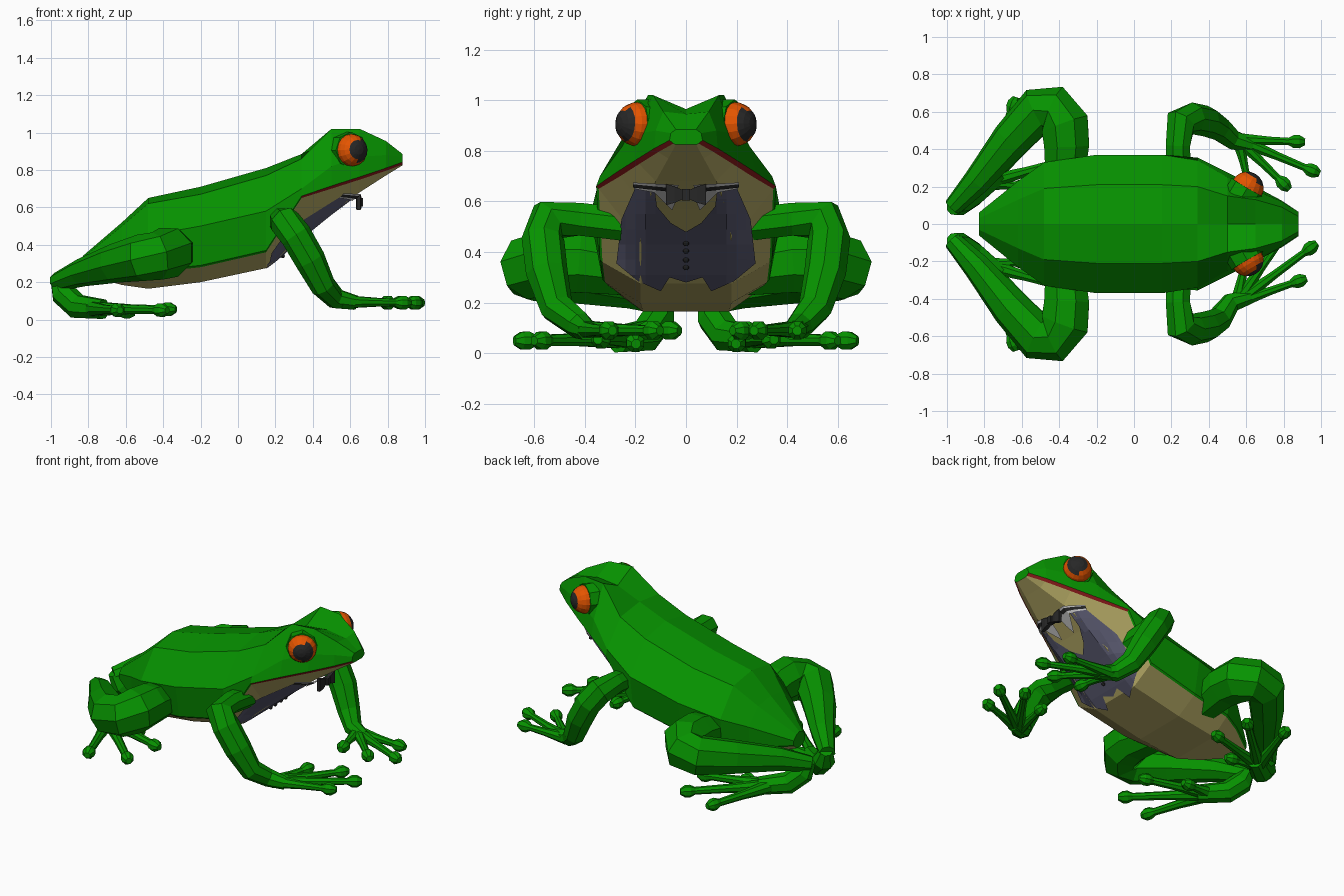
import bpy, bmesh, math
from mathutils import Vector, Matrix
from mathutils.bvhtree import BVHTree

if "Cube" in bpy.data.objects:
    bpy.data.objects.remove(bpy.data.objects["Cube"])


def mat(name, c):
    m = bpy.data.materials.new(name)
    m.diffuse_color = (*c, 1)
    m.use_nodes = True
    m.node_tree.nodes["Principled BSDF"].inputs["Base Color"].default_value = m.diffuse_color
    return m


GREEN = mat("green_skin", (0.002, 0.29, 0.0))
TAN = mat("belly_tan", (0.46, 0.40, 0.13))
RED = mat("mouth_red", (0.25, 0.01, 0.01))
ORANGE = mat("iris_orange", (0.78, 0.09, 0.0))
BLACK = mat("black", (0.02, 0.02, 0.02))
VEST = mat("vest_cloth", (0.10, 0.10, 0.16))
WHITE = mat("collar_white", (0.8, 0.8, 0.8))


def finish(name, bm, *mats):
    bmesh.ops.recalc_face_normals(bm, faces=bm.faces)
    me = bpy.data.meshes.new(name)
    bm.to_mesh(me)
    ob = bpy.data.objects.new(name, me)
    bpy.context.collection.objects.link(ob)
    for m in mats:
        me.materials.append(m)
    return ob


def tube(bm, pts, sides=8):
    """Faceted limb through (x, y, z, radius) points."""
    P = [Vector(p[:3]) for p in pts]
    rings, u = [], None
    for i, p in enumerate(P):
        a = (p - P[i - 1]).normalized() if i else Vector()
        b = (P[i + 1] - p).normalized() if i < len(P) - 1 else Vector()
        t = (a + b).normalized()
        if u is None:
            u = t.cross(Vector((0, 0, 1)) if abs(t.z) < 0.9 else Vector((1, 0, 0)))
        u = (u - t * u.dot(t)).normalized()
        v = t.cross(u)
        rings.append([bm.verts.new(p + pts[i][3] * (u * math.cos(k) + v * math.sin(k)))
                      for k in (2 * math.pi * (j + 0.5) / sides for j in range(sides))])
    for r, q in zip(rings, rings[1:]):
        for j in range(sides):
            bm.faces.new((r[j], r[(j + 1) % sides], q[(j + 1) % sides], q[j]))
    bm.faces.new(rings[0])
    bm.faces.new(rings[-1])


def toe(bm, a, b, r=0.026, pad=0.038):
    """Thin digit, broad at the root, ending in a round pad."""
    a, b = Vector(a), Vector(b)
    d = (b - a).normalized()
    tube(bm, [(*a, r * 1.7), (*a.lerp(b, 0.5), r * 1.05), (*(b - d * 0.06), r * 0.9),
              (*(b - d * 0.03), pad), (*b, pad), (*(b + d * 0.03), pad * 0.5)])


# Body: stations of x, top z, then (y, z) for back, side, lip, throat edge, belly
stations = [
    (-0.83, 0.34, 0.03, 0.33, 0.06, 0.30, 0.06, 0.27, 0.05, 0.26, 0.03, 0.24),
    (-0.62, 0.52, 0.13, 0.50, 0.23, 0.40, 0.22, 0.26, 0.21, 0.25, 0.12, 0.185),
    (-0.48, 0.65, 0.19, 0.62, 0.33, 0.45, 0.30, 0.26, 0.29, 0.25, 0.17, 0.165),
    (-0.20, 0.71, 0.21, 0.67, 0.37, 0.50, 0.33, 0.29, 0.32, 0.28, 0.18, 0.20),
    (0.15, 0.81, 0.21, 0.77, 0.37, 0.58, 0.34, 0.37, 0.33, 0.36, 0.18, 0.275),
    (0.34, 0.885, 0.20, 0.86, 0.34, 0.70, 0.355, 0.66, 0.345, 0.65, 0.18, 0.44),
    (0.50, 0.95, 0.15, 1.02, 0.25, 0.82, 0.275, 0.715, 0.26, 0.70, 0.16, 0.57),
    (0.65, 0.965, 0.13, 1.02, 0.18, 0.87, 0.20, 0.763, 0.185, 0.748, 0.12, 0.68),
    (0.79, 0.945, 0.09, 0.955, 0.12, 0.88, 0.125, 0.81, 0.11, 0.795, 0.07, 0.77),
    (0.88, 0.885, 0.04, 0.885, 0.06, 0.87, 0.065, 0.842, 0.05, 0.829, 0.04, 0.825),
]
bm = bmesh.new()
rings = []
for x, zt, *yz in stations:
    half = list(zip(yz[::2], yz[1::2]))
    ring = [(0, zt)] + half + [(-y, z) for y, z in reversed(half)]
    rings.append([bm.verts.new((x, y, z)) for y, z in ring])
for i, (r, q) in enumerate(zip(rings, rings[1:])):
    for j in range(11):
        f = bm.faces.new((r[j], r[(j + 1) % 11], q[(j + 1) % 11], q[j]))
        f.material_index = 1 if j in (4, 5, 6) else 2 if j in (3, 7) and i >= 5 else 0
bm.faces.new(rings[0])
bm.faces.new(rings[-1])
bmesh.ops.recalc_face_normals(bm, faces=bm.faces)
tree = BVHTree.FromBMesh(bm)
finish("body", bm, GREEN, TAN, RED)


def chest(y, z, off=0.012):
    """Point on the throat, seen from the head end."""
    zz = max(z, 0.31)
    hit = tree.ray_cast(Vector((3, y, zz)), Vector((-1, 0, 0)))[0]
    return Vector((hit.x + off + (z - zz) / 0.76, y, z))


def cloth(name, outline, material, off):
    """Flat outline (y, z) cut into a grid and laid on the chest."""
    bm = bmesh.new()
    bm.faces.new([bm.verts.new((0, y, z)) for y, z in outline])
    cuts = [((0, k * 0.04, 0), (0, 1, 0)) for k in range(-7, 8)]
    cuts += [((0, 0, 0.25 + k * 0.06), (0, 0, 1)) for k in range(8)]
    for co, no in cuts:
        bmesh.ops.bisect_plane(bm, geom=bm.verts[:] + bm.edges[:] + bm.faces[:],
                               plane_co=co, plane_no=no)
    for v in bm.verts:
        v.co = chest(v.co.y, v.co.z, off)
    return finish(name, bm, material)


for s, side in ((1, "left"), (-1, "right")):
    # Eye with pupil and socket
    look = Vector((0.5, s * 0.86, 0.05)).normalized()
    rot = look.to_track_quat('Z', 'Y').to_matrix().to_4x4()
    centre = Vector((0.605, s * 0.192, 0.905))
    bm = bmesh.new()
    bmesh.ops.create_uvsphere(bm, u_segments=16, v_segments=10, radius=0.088,
                              matrix=Matrix.Translation(centre) @ rot)
    for f in bm.faces:
        n = (f.calc_center_median() - centre).normalized()
        f.material_index = int(n.dot(Vector((0.68, s * 0.73, 0))) > 0.74)
    finish(side + "_eye", bm, ORANGE, BLACK)
    bm = bmesh.new()
    bmesh.ops.create_cone(bm, cap_ends=True, segments=8, radius1=0.10, radius2=0.098, depth=0.07,
                          matrix=Matrix.Translation(centre - look * 0.03) @ rot)
    finish(side + "_eye_socket", bm, GREEN)

    # Hind leg: thigh, shin, long foot and toes
    bm = bmesh.new()
    tube(bm, [(-0.37, s * 0.22, 0.33, 0.11), (-0.36, s * 0.42, 0.36, 0.13),
              (-0.37, s * 0.53, 0.36, 0.14), (-0.43, s * 0.615, 0.34, 0.13),
              (-0.52, s * 0.605, 0.33, 0.125), (-0.66, s * 0.45, 0.30, 0.105),
              (-0.84, s * 0.23, 0.25, 0.075), (-0.97, s * 0.09, 0.20, 0.05)])
    tube(bm, [(-0.965, s * 0.085, 0.215, 0.04), (-0.935, s * 0.11, 0.14, 0.068),
              (-0.86, s * 0.16, 0.07, 0.068), (-0.72, s * 0.27, 0.055, 0.055)])
    for tip in ((-0.64, 0.65, 0.05), (-0.40, 0.58, 0.05), (-0.36, 0.34, 0.055),
                (-0.58, 0.20, 0.04)):
        toe(bm, (-0.79, s * 0.22, 0.058), (tip[0], s * tip[1], tip[2]))
    finish(side + "_hind_leg", bm, GREEN)

# Front legs: each hand is turned a little differently
hands = (
    ("left", 1, (0.57, 0.45), ((0.885, 0.44), (0.965, 0.28), (0.81, 0.205), (0.61, 0.22))),
    ("right", -1, (0.56, -0.42), ((0.955, -0.12), (0.895, -0.30), (0.81, -0.05), (0.61, -0.13))),
)
for side, s, (px, py), tips in hands:
    bm = bmesh.new()
    tube(bm, [(0.24, s * 0.25, 0.51, 0.07), (0.235, s * 0.42, 0.53, 0.07),
              (0.25, s * 0.545, 0.525, 0.085), (0.31, s * 0.565, 0.45, 0.085),
              (0.385, s * 0.55, 0.32, 0.083), (0.455, s * 0.51, 0.18, 0.068),
              (px - 0.04, py, 0.11, 0.055), (px + 0.06, py - s * 0.03, 0.09, 0.04)])
    for x, y in tips:
        toe(bm, (px - 0.01, py, 0.095), (x, y, 0.09), 0.023)
    finish(side + "_front_leg", bm, GREEN)

# Waistcoat with open neck and notched hem
half = [(0.06, 0.515), (0.115, 0.58), (0.125, 0.655), (0.20, 0.655), (0.255, 0.53),
        (0.275, 0.355), (0.19, 0.285), (0.10, 0.245), (0.065, 0.30)]
outline = [(0, 0.48)] + half + [(0, 0.28)] + [(-y, z) for y, z in reversed(half)]
cloth("waistcoat", outline, VEST, 0.012)

# Buttons
bm = bmesh.new()
for z in (0.435, 0.405, 0.37, 0.34):
    bmesh.ops.create_uvsphere(bm, u_segments=8, v_segments=6, radius=0.012,
                              matrix=Matrix.Translation(chest(0, z, 0.014)))
finish("buttons", bm, BLACK)

for s, side in ((1, "left"), (-1, "right")):
    # Collar wing and neck band
    cloth(side + "_collar", [(s * 0.03, 0.665), (s * 0.21, 0.675), (s * 0.205, 0.65),
                             (s * 0.125, 0.635), (s * 0.09, 0.60), (s * 0.055, 0.565),
                             (s * 0.04, 0.60)], WHITE, 0.022)
    cloth(side + "_neck_band", [(s * 0.08, 0.655), (s * 0.21, 0.668), (s * 0.21, 0.655),
                                (s * 0.08, 0.64)], BLACK, 0.028)

# Bow tie: two flared wings and a knot
bm = bmesh.new()
for s in (1, -1):
    rs = [[bm.verts.new((0.645 + a * w, s * y, 0.627 + b * h))
           for a, b in ((-1, -1), (1, -1), (1, 1), (-1, 1))]
          for y, h, w in ((0.005, 0.015, 0.008), (0.045, 0.032, 0.014), (0.08, 0.042, 0.01))]
    for r, q in zip(rs, rs[1:]):
        for j in range(4):
            bm.faces.new((r[j], r[(j + 1) % 4], q[(j + 1) % 4], q[j]))
    bm.faces.new(rs[0])
    bm.faces.new(rs[-1])
bmesh.ops.create_cube(bm, size=1, matrix=Matrix.Translation((0.65, 0, 0.627))
                      @ Matrix.Diagonal((0.035, 0.03, 0.045, 1)))
finish("bow_tie", bm, BLACK)
